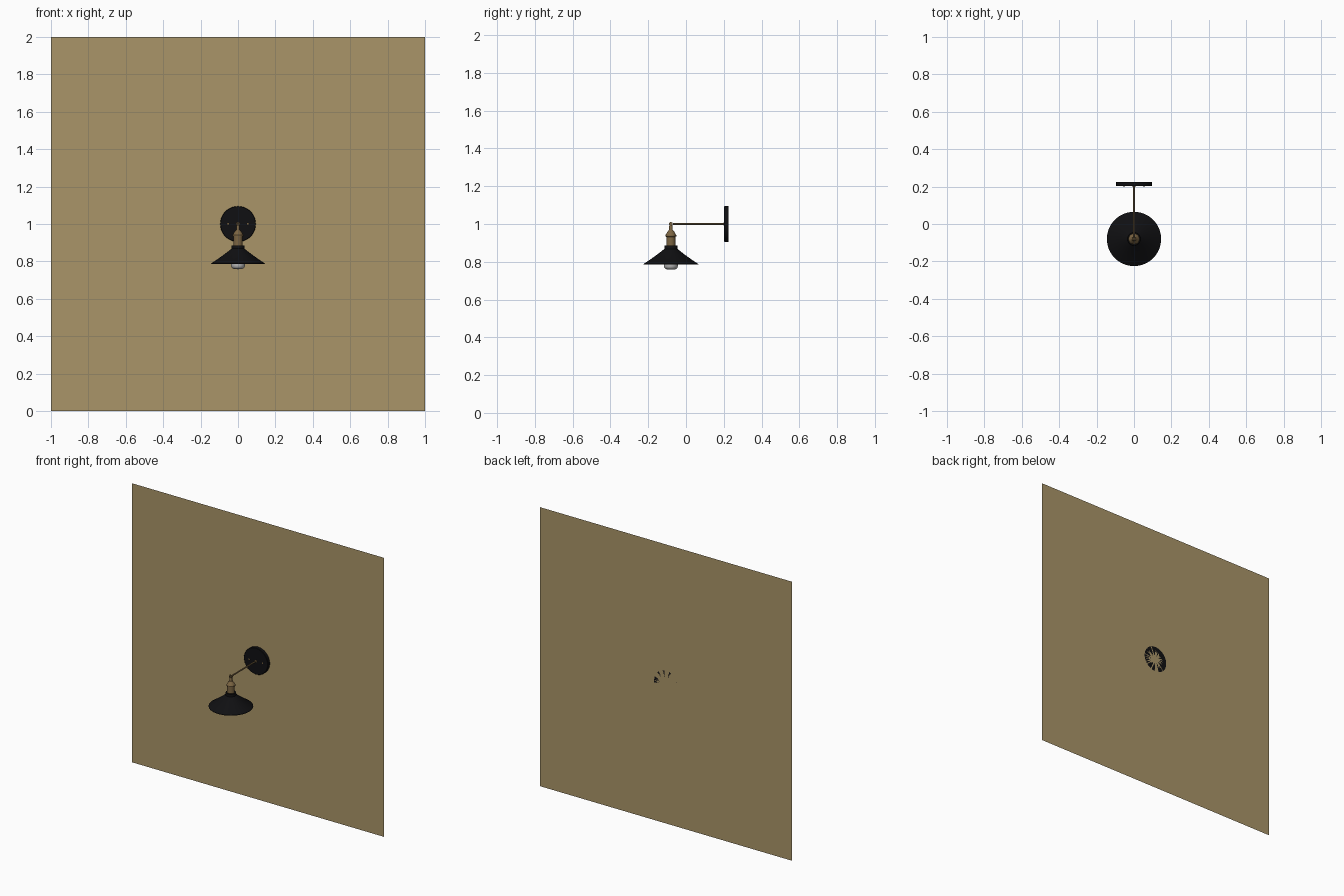
import bpy, math
from mathutils import Matrix

if "Cube" in bpy.data.objects:
    bpy.data.objects.remove(bpy.data.objects["Cube"])

LAMP_Y, WALL_Y, ARM_Z = -0.08, 0.225, 1.0


def material(name, rgb):
    m = bpy.data.materials.new(name)
    m.diffuse_color = (*rgb, 1)
    m.use_nodes = True
    m.node_tree.nodes["Principled BSDF"].inputs["Base Color"].default_value = m.diffuse_color
    return m


BLACK = material("black_metal", (0.005, 0.005, 0.006))
BRASS = material("aged_brass", (0.2, 0.13, 0.055))
GLASS = material("bulb_glass", (0.5, 0.5, 0.5))
WALL = material("wall_paint", (0.40, 0.30, 0.14))


def lathe(name, profile, mat, loc, n=48, along_y=False):
    """Spin (radius, height) points about z, or about y pointing to -y."""
    verts, faces, rings = [], [], []
    for r, h in profile:
        count = n if r > 0 else 1
        rings.append(range(len(verts), len(verts) + count))
        for i in range(count):
            a = math.tau * i / n
            verts.append((r * math.cos(a), r * math.sin(a), h))
    for lo, hi in zip(rings, rings[1:]):
        for i in range(n):
            j = (i + 1) % n
            ids = [lo[i % len(lo)], lo[j % len(lo)], hi[j % len(hi)], hi[i % len(hi)]]
            faces.append(list(dict.fromkeys(ids)))
    mesh = bpy.data.meshes.new(name)
    mesh.from_pydata(verts, [], faces)
    if along_y:
        mesh.transform(Matrix.Rotation(math.pi / 2, 4, 'X'))
    mesh.materials.append(mat)
    ob = bpy.data.objects.new(name, mesh)
    bpy.context.collection.objects.link(ob)
    ob.location = loc
    bpy.ops.object.select_all(action='DESELECT')
    ob.select_set(True)
    bpy.context.view_layer.objects.active = ob
    bpy.ops.object.shade_smooth_by_angle(angle=math.radians(35))
    return ob


# Wall panel
bpy.ops.mesh.primitive_plane_add(size=2, location=(0, WALL_Y, 1), rotation=(math.pi / 2, 0, 0))
wall = bpy.context.object
wall.name = "wall"
wall.data.materials.append(WALL)

# Round wall mount with two screws
lathe("wall_mount", [(0, 0), (0.095, 0), (0.095, 0.021), (0.093, 0.023), (0, 0.023)],
      BLACK, (0, WALL_Y, ARM_Z), 64, True)
for x in (-0.053, 0.053):
    lathe("mount_screw", [(0.006, 0), (0.006, 0.001), (0.004, 0.003), (0, 0.004)],
          BRASS, (x, WALL_Y - 0.022, ARM_Z), 16, True)

# Horizontal arm with a collar at the wall end
lathe("arm", [(0, 0), (0.005, 0), (0.005, 0.272), (0, 0.272)],
      BRASS, (0, WALL_Y - 0.022, ARM_Z), 20, True)
lathe("arm_collar", [(0.009, 0), (0.009, 0.003), (0.005, 0.005)],
      BRASS, (0, WALL_Y - 0.022, ARM_Z), 20, True)

# Swivel joint: two cheeks, a pin and a short stem
for x in (-0.006, 0.006):
    cheek = lathe("swivel_cheek", [(0, -0.0025), (0.010, -0.0025), (0.010, 0.0025), (0, 0.0025)],
                  BRASS, (x, LAMP_Y, ARM_Z), 24)
    cheek.rotation_euler.y = math.pi / 2
pin = lathe("swivel_pin", [(0, -0.011), (0.004, -0.011), (0.004, 0.011), (0, 0.011)],
            BRASS, (0, LAMP_Y, ARM_Z), 16)
pin.rotation_euler.y = math.pi / 2
lathe("swivel_stem", [(0, 0.955), (0.009, 0.955), (0.009, 0.990), (0.006, 0.996), (0, 0.997)],
      BRASS, (0, LAMP_Y, 0), 24)

# Brass lamp socket with stepped rings
lathe("socket", [(0, 0.875), (0.024, 0.875), (0.024, 0.932), (0.029, 0.934), (0.029, 0.941),
                 (0.026, 0.945), (0.019, 0.958), (0.014, 0.963), (0.012, 0.968), (0, 0.968)],
      BRASS, (0, LAMP_Y, 0))

# Open conical shade with a short neck
shade = lathe("shade", [(0.022, 0.886), (0.034, 0.886), (0.035, 0.868), (0.065, 0.844),
                        (0.105, 0.815), (0.145, 0.788), (0.145, 0.785)], BLACK, (0, LAMP_Y, 0), 64)
shell = shade.modifiers.new("thickness", 'SOLIDIFY')
shell.thickness = 0.002
shell.offset = 1

# Bulb with a flattened round bottom
lathe("bulb", [(0, 0.758), (0.014, 0.7585), (0.026, 0.761), (0.034, 0.767), (0.037, 0.776),
               (0.037, 0.795), (0.033, 0.815), (0.024, 0.835), (0.017, 0.850), (0.016, 0.878)],
      GLASS, (0, LAMP_Y, 0))
